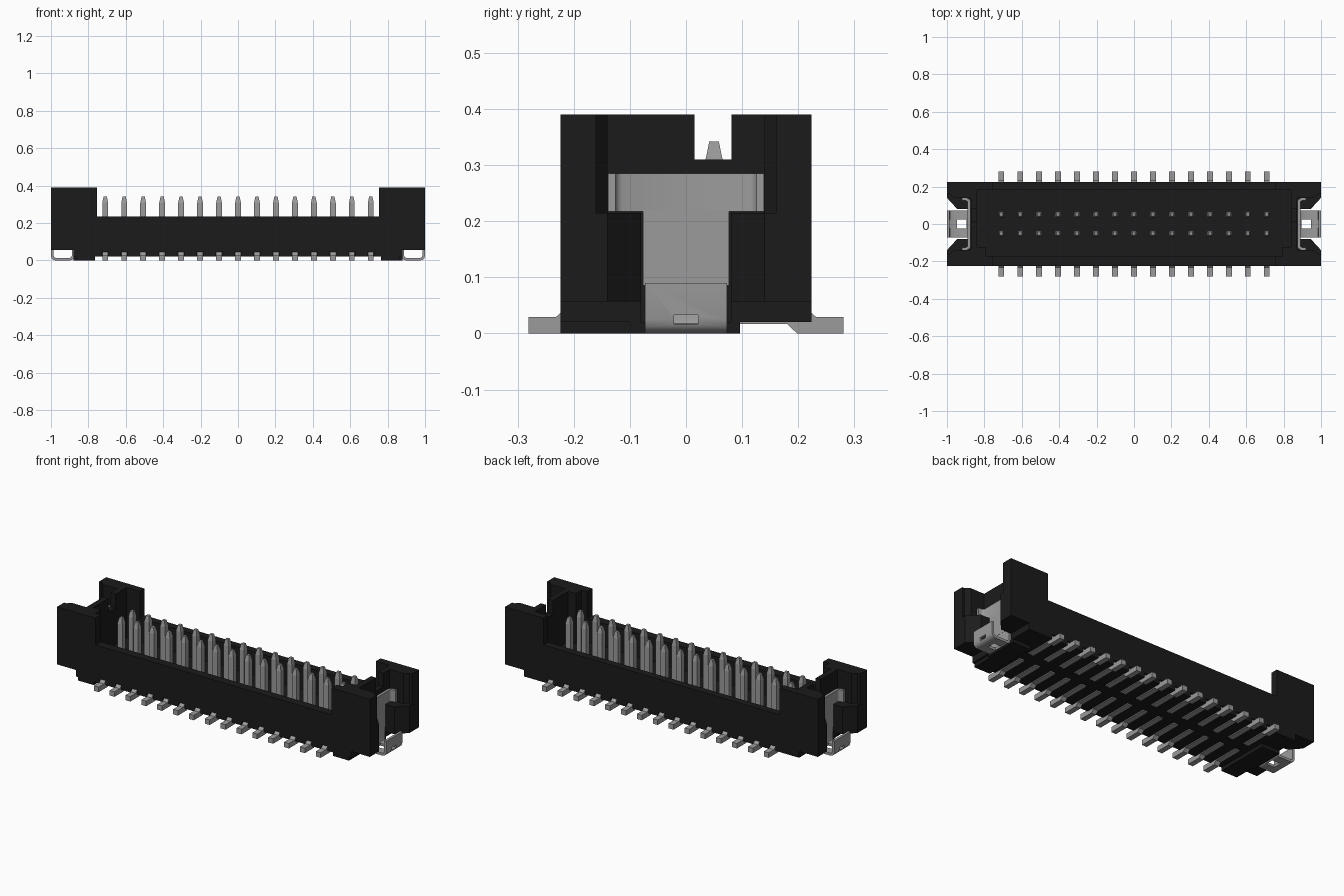
import bpy
import bmesh

if "Cube" in bpy.data.objects:
    bpy.data.objects.remove(bpy.data.objects["Cube"], do_unlink=True)


def material(name, value):
    m = bpy.data.materials.new(name)
    m.use_nodes = True
    col = (value, value, value, 1)
    m.diffuse_color = col
    m.node_tree.nodes["Principled BSDF"].inputs["Base Color"].default_value = col
    return m


BLACK = material("black plastic", 0.011)
GREY = material("grey metal", 0.33)


def add_prism(bm, pts, axis, lo, hi):
    """Extrude a closed 2D outline along an axis; outline uses the other two axes in order."""
    def place(p, d):
        c = list(p)
        c.insert("xyz".index(axis), d)
        return bm.verts.new(c)
    a = [place(p, lo) for p in pts]
    b = [place(p, hi) for p in pts]
    bm.faces.new(a)
    bm.faces.new(b[::-1])
    n = len(pts)
    for i in range(n):
        bm.faces.new((a[i], b[i], b[(i + 1) % n], a[(i + 1) % n]))


def add_box(bm, x0, x1, y0, y1, z0, z1):
    add_prism(bm, [(x0, y0), (x1, y0), (x1, y1), (x0, y1)], "z", z0, z1)


def finish(bm, name, mat):
    bmesh.ops.recalc_face_normals(bm, faces=bm.faces[:])
    me = bpy.data.meshes.new(name)
    bm.to_mesh(me)
    bm.free()
    me.materials.append(mat)
    ob = bpy.data.objects.new(name, me)
    bpy.context.collection.objects.link(ob)
    return ob


def cut(ob, bm):
    """Subtract the cutter mesh and discard it."""
    cutter = finish(bm, "cutter", ob.data.materials[0])
    cutter.hide_render = True
    mod = ob.modifiers.new("cut", "BOOLEAN")
    mod.operation = "DIFFERENCE"
    mod.solver = "EXACT"
    mod.object = cutter
    bpy.context.view_layer.objects.active = ob
    bpy.ops.object.modifier_apply(modifier=mod.name)
    bpy.data.objects.remove(cutter, do_unlink=True)


def soften(ob):
    """Smooth the bends while keeping edges sharp."""
    bpy.ops.object.select_all(action="DESELECT")
    ob.select_set(True)
    bpy.context.view_layer.objects.active = ob
    bpy.ops.object.shade_smooth_by_angle(angle=0.7)


def mirror_first(half):
    """Outline symmetric in its first coordinate."""
    return half + [(-a, b) for a, b in reversed(half)]


def mirror_second(half):
    """Outline symmetric in its second coordinate."""
    return half + [(a, -b) for a, b in reversed(half)]


PIN_X = [-0.71 + i * 1.42 / 14 for i in range(15)]

# Housing: front silhouette with tall ends, extruded front to back
bm = bmesh.new()
add_prism(bm, mirror_first([(0.88, 0.02), (0.88, 0.057), (1, 0.057), (1, 0.39),
                            (0.755, 0.39), (0.755, 0.235)]), "y", -0.224, 0.224)
housing = finish(bm, "housing", BLACK)

# Pin cavity, narrower at the front corners
bm = bmesh.new()
add_prism(bm, mirror_first([(0.79, -0.175), (0.79, -0.122), (0.84, -0.122), (0.84, 0.182)]),
          "z", 0.1, 0.5)
cut(housing, bm)

# End pockets: wide above, tapered below with a slot for the clip
for s in (-1, 1):
    bm = bmesh.new()
    upper = mirror_second([(1.05, 0.16), (0.985, 0.16), (0.96, 0.14), (0.872, 0.14)])
    add_prism(bm, [(s * x, y) for x, y in upper], "z", 0.215, 0.5)
    cut(housing, bm)
    bm = bmesh.new()
    lower = mirror_second([(1.05, 0.14), (1, 0.14), (0.945, 0.08), (0.872, 0.08)])
    add_prism(bm, [(s * x, y) for x, y in lower], "z", -0.1, 0.22)
    cut(housing, bm)

# Polarising notch through both end walls
bm = bmesh.new()
add_box(bm, -1.1, 1.1, 0.015, 0.081, 0.31, 0.5)
cut(housing, bm)

# Grooves under the housing for the solder tails
bm = bmesh.new()
for x in PIN_X:
    for s in (-1, 1):
        y0, y1 = sorted((s * 0.03, s * 0.3))
        add_box(bm, x - 0.018, x + 0.018, y0, y1, -0.05, 0.046)
cut(housing, bm)

# Contact pins: square posts with tapered tips
R = 0.0155
for row, s in (("front", -1), ("back", 1)):
    bm = bmesh.new()
    for x in PIN_X:
        y = s * 0.05
        rings = []
        for r, z in ((R, 0.03), (R, 0.308), (0.0085, 0.342)):
            rings.append([bm.verts.new((x + a * r, y + b * r, z))
                          for a, b in ((-1, -1), (1, -1), (1, 1), (-1, 1))])
        bm.faces.new(rings[0])
        bm.faces.new(rings[-1])
        for lo, hi in zip(rings, rings[1:]):
            for i in range(4):
                j = (i + 1) % 4
                bm.faces.new((lo[i], lo[j], hi[j], hi[i]))
    finish(bm, row + "_pins", GREY)

    # Solder tails bent down to the board
    bm = bmesh.new()
    tail = [(0.035, 0.017), (0.18, 0.017), (0.198, 0), (0.281, 0), (0.281, 0.029),
            (0.232, 0.029), (0.216, 0.044), (0.035, 0.044)]
    for x in PIN_X:
        add_prism(bm, [(s * y, z) for y, z in tail], "x", x - R, x + R)
    finish(bm, row + "_solder_tails", GREY)

for s, side in ((-1, "right"), (1, "left")):
    # Stepped standoff foot
    bm = bmesh.new()
    add_prism(bm, [(s * x, y) for x, y in [(0.765, -0.224), (0.867, -0.224), (0.867, -0.1),
              (0.88, -0.1), (0.88, 0.096), (0.765, 0.096)]], "z", 0, 0.02)
    finish(bm, side + "_foot", BLACK)

    # Upright stem of the hold-down clip
    bm = bmesh.new()
    x0, x1 = sorted((s * 0.874, s * 0.889))
    add_box(bm, x0, x1, -0.077, 0.077, 0.085, 0.22)
    finish(bm, side + "_clip_stem", GREY)

    # Clip head with side edges curling outward
    bm = bmesh.new()
    head = [(0.889, 0.114), (0.893, 0.122), (0.902, 0.126), (0.92, 0.126), (0.92, 0.139),
            (0.894, 0.139), (0.882, 0.134), (0.875, 0.124), (0.874, 0.114)]
    head = head + [(x, -y) for x, y in reversed(head)]
    add_prism(bm, [(s * x, y) for x, y in head], "z", 0.217, 0.285)
    soften(finish(bm, side + "_clip_head", GREY))

    # U-shaped solder foot with rounded bends
    bm = bmesh.new()
    outer = [(0.874, 0.09), (0.874, 0.025), (0.878, 0.012), (0.886, 0.004), (0.899, 0),
             (0.975, 0), (0.988, 0.004), (0.996, 0.012), (1, 0.025), (1, 0.09)]
    inner = [(0.986, 0.09), (0.986, 0.025), (0.983, 0.018), (0.975, 0.014),
             (0.899, 0.014), (0.891, 0.018), (0.888, 0.025), (0.888, 0.09)]
    add_prism(bm, [(s * x, z) for x, z in outer + inner], "y", -0.073, 0.073)
    foot = finish(bm, side + "_clip_foot", GREY)
    # Slot in the base and small window in the outer flange
    for a, b, w, z0, z1 in ((0.895, 0.946, 0.024, -0.05, 0.05), (0.97, 1.05, 0.021, 0.017, 0.033)):
        bm = bmesh.new()
        x0, x1 = sorted((s * a, s * b))
        add_box(bm, x0, x1, -w, w, z0, z1)
        cut(foot, bm)
    soften(foot)
